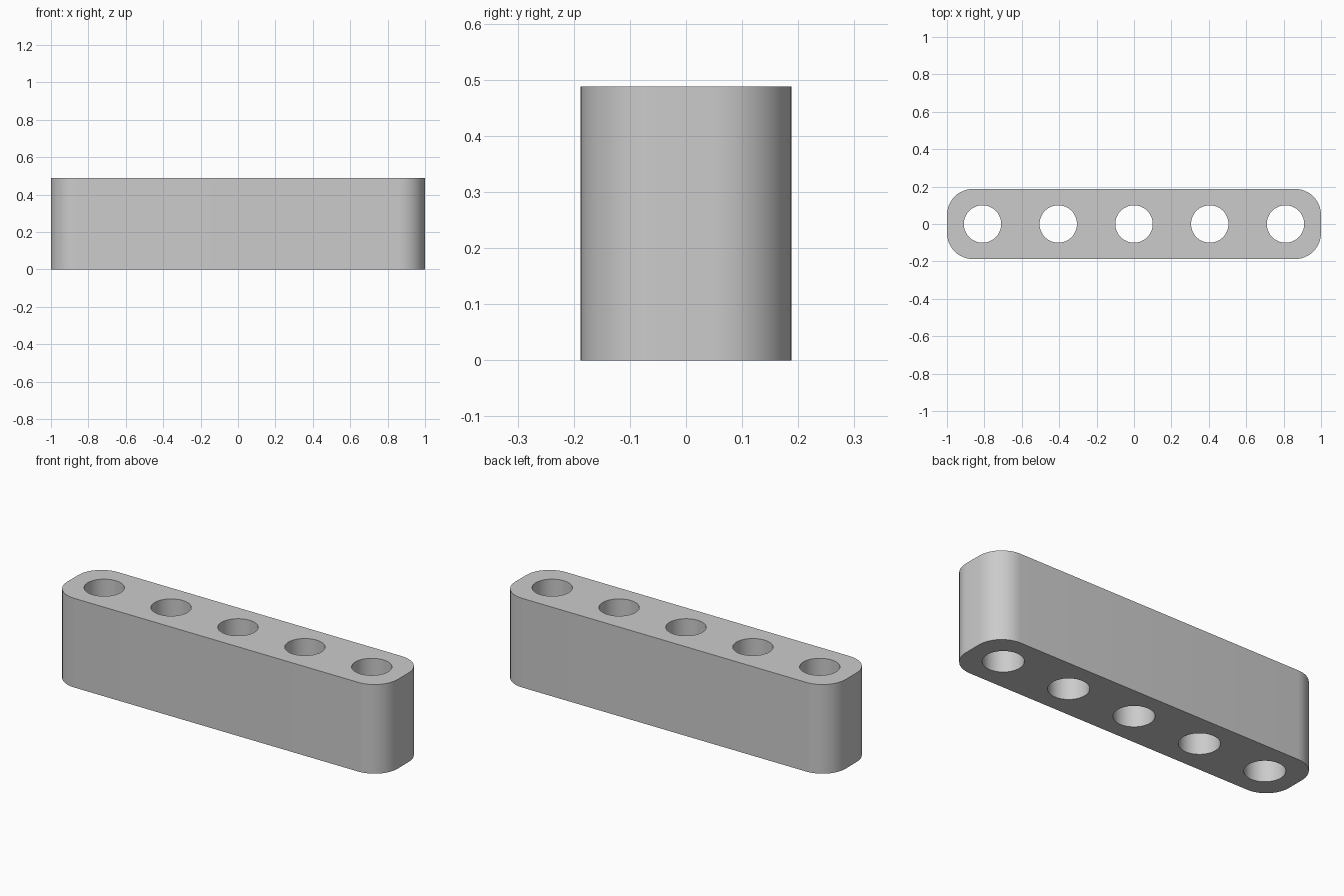
import bpy
import bmesh
from math import cos, sin, pi, radians

if "Cube" in bpy.data.objects:
    bpy.data.objects.remove(bpy.data.objects["Cube"], do_unlink=True)

HALF_X, HALF_Y, HEIGHT = 1.0, 0.188, 0.488
CORNER, CORNER_STEPS = 0.14, 12
HOLE, HOLE_SIDES, PITCH = 0.1, 48, 0.405


def arc(cx, cy, radius, start, sweep, steps):
    return [(cx + radius * cos(start + sweep * i / steps),
             cy + radius * sin(start + sweep * i / steps)) for i in range(steps + 1)]


def add_loop(bm, points):
    verts = [bm.verts.new((x, y, 0)) for x, y in points]
    return [bm.edges.new((v, verts[i - 1])) for i, v in enumerate(verts)]


# Rounded outline of the bar
outline = []
for i, (sx, sy) in enumerate([(1, 1), (-1, 1), (-1, -1), (1, -1)]):
    outline += arc(sx * (HALF_X - CORNER), sy * (HALF_Y - CORNER),
                   CORNER, i * pi / 2, pi / 2, CORNER_STEPS)

bm = bmesh.new()
edges = add_loop(bm, outline)

# Row of five through holes
for i in range(-2, 3):
    edges += add_loop(bm, arc(i * PITCH, 0, HOLE, 0, 2 * pi, HOLE_SIDES)[:-1])

# Fill the profile and raise it to full height
bmesh.ops.triangle_fill(bm, edges=edges, use_beauty=True, normal=(0, 0, 1))
raised = bmesh.ops.extrude_face_region(bm, geom=bm.faces[:], use_keep_orig=True)
top = [g for g in raised["geom"] if isinstance(g, bmesh.types.BMVert)]
bmesh.ops.translate(bm, verts=top, vec=(0, 0, HEIGHT))
bmesh.ops.recalc_face_normals(bm, faces=bm.faces[:])

mesh = bpy.data.meshes.new("drilled_bar")
bm.to_mesh(mesh)
bm.free()
bar = bpy.data.objects.new("drilled_bar", mesh)
bpy.context.collection.objects.link(bar)

# Plain grey finish
grey = bpy.data.materials.new("light_grey")
grey.use_nodes = True
colour = (0.6, 0.6, 0.6, 1)
grey.diffuse_color = colour
grey.node_tree.nodes["Principled BSDF"].inputs["Base Color"].default_value = colour
mesh.materials.append(grey)

# Smooth walls with crisp rims
bpy.ops.object.select_all(action="DESELECT")
bar.select_set(True)
bpy.context.view_layer.objects.active = bar
bpy.ops.object.shade_smooth_by_angle(angle=radians(30))
